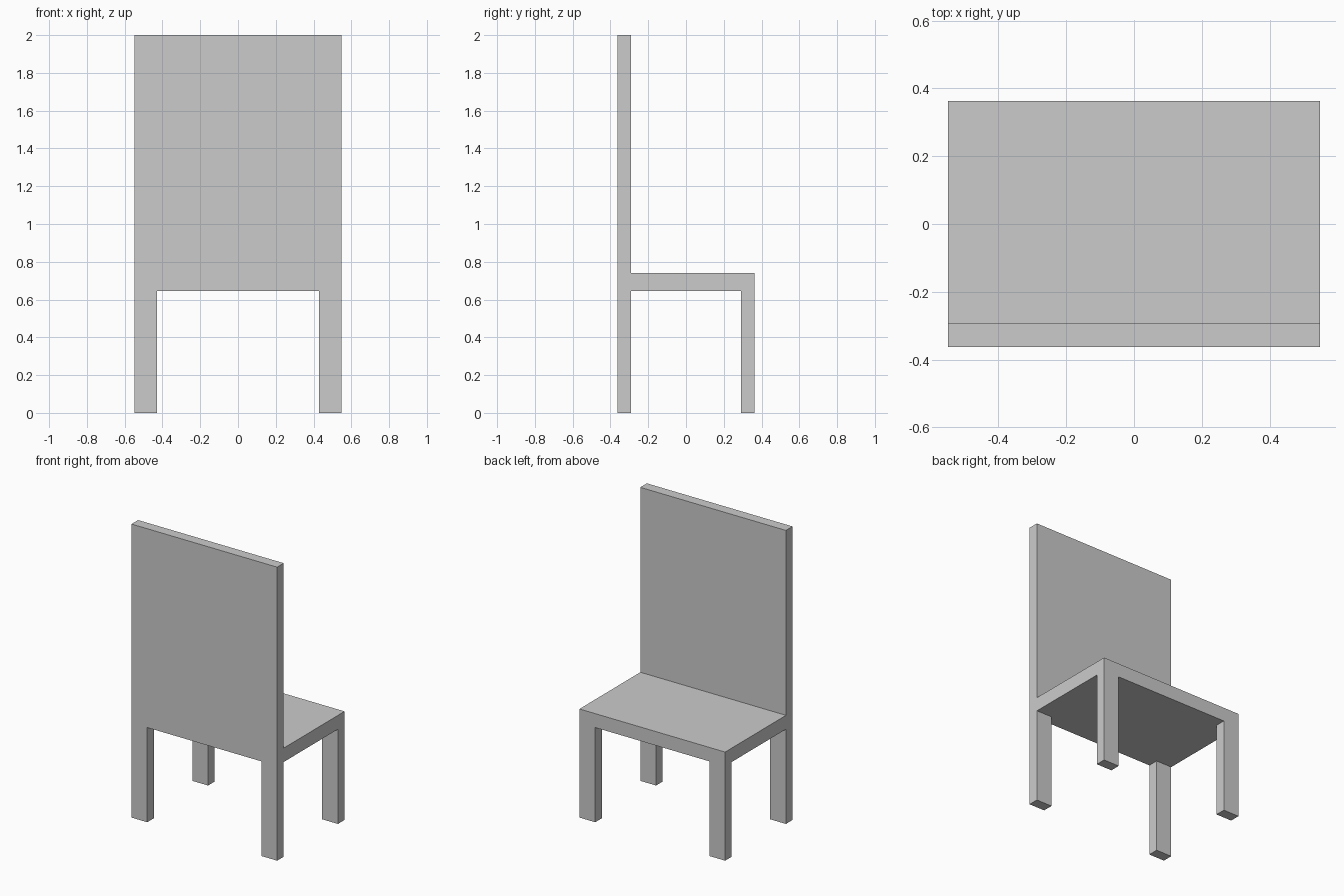
import bpy

if "Cube" in bpy.data.objects:
    bpy.data.objects.remove(bpy.data.objects["Cube"])

W, D = 0.549, 0.363        # half width, half depth
LEG_X, LEG_Y = 0.43, 0.292  # inner faces of the legs
SEAT_LOW, SEAT_TOP, TOP = 0.645, 0.74, 2.0


def box(name, x, y, z):
    """Axis-aligned box from (min, max) ranges."""
    bpy.ops.mesh.primitive_cube_add(size=1)
    ob = bpy.context.object
    ob.name = ob.data.name = name
    for v in ob.data.vertices:
        v.co = [r[0] if c < 0 else r[1] for c, r in zip(v.co, (x, y, z))]
    return ob


# seat slab, running from the backrest to the open edge
box("seat", (-W, W), (-LEG_Y, D), (SEAT_LOW, SEAT_TOP))

# tall backrest panel, flush with the legs under it
box("backrest", (-W, W), (-D, -LEG_Y), (SEAT_LOW, TOP))

# four corner legs
for side, x in (("left", (-W, -LEG_X)), ("right", (LEG_X, W))):
    box(f"backrest_leg_{side}", x, (-D, -LEG_Y), (0, SEAT_LOW))
    box(f"seat_leg_{side}", x, (LEG_Y, D), (0, SEAT_LOW))
